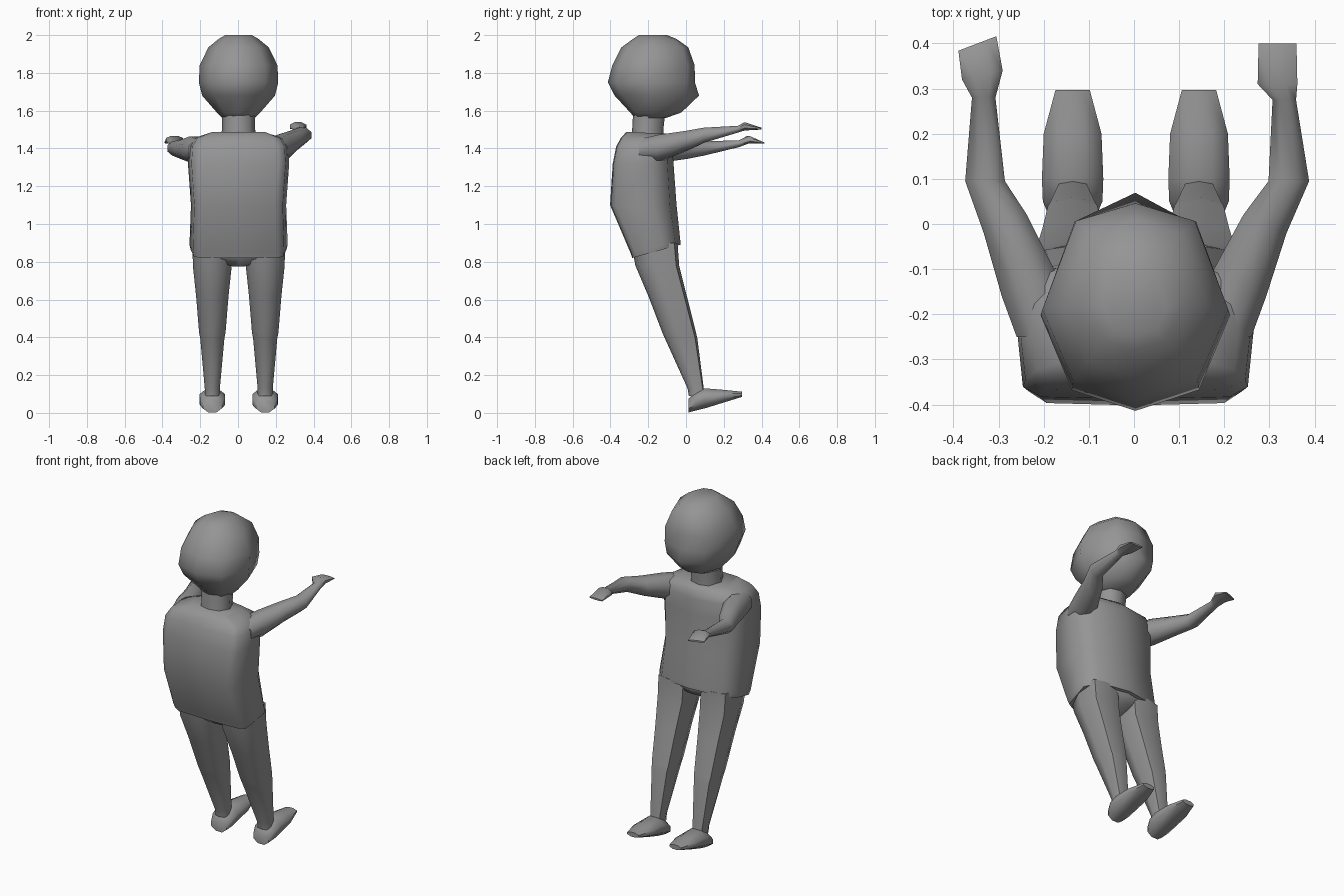
import bpy, bmesh, math
from mathutils import Vector

if "Cube" in bpy.data.objects:
    bpy.data.objects.remove(bpy.data.objects["Cube"])

grey = bpy.data.materials.new("plain grey")
grey.diffuse_color = (0.3, 0.3, 0.3, 1)
grey.use_nodes = True
grey.node_tree.nodes["Principled BSDF"].inputs["Base Color"].default_value = grey.diffuse_color


def loft(name, rings, angle=60):
    """Skin equal-sized point rings and cap both ends."""
    bm = bmesh.new()
    loops = [[bm.verts.new(p) for p in ring] for ring in rings]
    n = len(loops[0])
    for a, b in zip(loops, loops[1:]):
        for i in range(n):
            j = (i + 1) % n
            bm.faces.new((a[i], a[j], b[j], b[i]))
    bm.faces.new(loops[0][::-1])
    bm.faces.new(loops[-1])
    bmesh.ops.recalc_face_normals(bm, faces=bm.faces)
    mesh = bpy.data.meshes.new(name)
    bm.to_mesh(mesh)
    bm.free()
    mesh.materials.append(grey)
    ob = bpy.data.objects.new(name, mesh)
    bpy.context.collection.objects.link(ob)
    bpy.ops.object.select_all(action='DESELECT')
    ob.select_set(True)
    bpy.context.view_layer.objects.active = ob
    bpy.ops.object.shade_smooth_by_angle(angle=math.radians(angle))
    return ob


def flat_ring(shape, cx, hw, y0, y1, z0, z1=None):
    """Mirrored half outline fitted to a width and depth; z0 at y0, z1 at y1."""
    z1 = z0 if z1 is None else z1
    half = list(shape)
    full = half + [(-x, y) for x, y in reversed(half) if x > 0]
    return [Vector((cx + x * hw, y0 + (y + 1) / 2 * (y1 - y0),
                    z0 + (y + 1) / 2 * (z1 - z0))) for x, y in full]


def upright_ring(x, y, z, rx, rz, skew=0, n=8):
    """Oval across the y direction, optionally turned about z."""
    pts = []
    for i in range(n):
        a = math.tau * (i + 0.5) / n
        c, s = math.cos(a) / math.cos(math.pi / n), math.sin(a) / math.cos(math.pi / n)
        pts.append(Vector((x + c * rx, y + c * skew, z + s * rz)))
    return pts


ROUND = [(0, -1), (.67, -.8), (1, -.08), (.64, .82), (0, 1)]
NOSED = ROUND[:-1] + [(0, 1.14)]
LEG = [(0, -1), (.7, -.85), (1, -.1), (.78, .86), (0, 1)]
BOX = [(0, -1), (.78, -.97), (.93, -.83), (1, .3), (.76, .8), (0, 1)]

# Head, with the nose pulled forward on one ring
loft("head", [flat_ring(NOSED if z == 1.68 else ROUND, 0.003, hw, y0, y1, z)
              for z, hw, y0, y1 in [
    (1.56, .085, -.27, -.11), (1.59, .115, -.295, -.025), (1.68, .193, -.378, .04),
    (1.75, .21, -.414, .047), (1.84, .206, -.39, .046),
    (1.935, .16, -.342, .012), (1.98, .105, -.28, -.05), (2.0, .07, -.25, -.10)]])

# Neck
loft("neck", [flat_ring(ROUND, 0.003, hw, y0, y1, z) for z, hw, y0, y1 in [
    (1.44, .095, -.29, -.12), (1.5, .088, -.285, -.12), (1.59, .088, -.28, -.11)]])

# Shirt with a slanted hem
loft("shirt", [flat_ring(BOX, 0.003, hw, y0, y1, z0, z1) for hw, y0, y1, z0, z1 in [
    (.254, -.285, -.03, .82, .89), (.26, -.295, -.03, .85, .91),
    (.252, -.402, -.05, 1.1, 1.1), (.268, -.388, -.066, 1.32, 1.32),
    (.262, -.37, -.072, 1.41, 1.41), (.235, -.345, -.085, 1.455, 1.455),
    (.15, -.315, -.11, 1.488, 1.478)]])

# Hips closing the space between the legs, higher at the front
loft("hips", [flat_ring(BOX, 0.003, hw, y0, y1, z0, z1) for hw, y0, y1, z0, z1 in [
    (.045, -.22, -.06, .775, .845), (.19, -.265, -.045, .815, .88),
    (.22, -.29, -.05, .9, .95)]])

for side, s in (("left", -1), ("right", 1)):
    cx = s * .14 + .004

    # Trouser leg with a small crease behind the knee
    loft(side + "_leg", [flat_ring(LEG, cx, hw, y0, y1, z) for z, hw, y0, y1 in [
        (.09, .04, .015, .1), (.13, .04, .008, .094), (.395, .064, -.112, .06),
        (.425, .07, -.125, .053), (.62, .086, -.2, .004),
        (.78, .103, -.268, -.036), (.9, .105, -.29, -.045)]])

    # Foot with a rising sole
    loft(side + "_foot", [upright_ring(cx, y, (z0 + z1) / 2, hw, (z1 - z0) / 2)
                          for y, hw, z0, z1 in [
        (.012, .05, .002, .075), (.05, .066, .012, .11), (.1, .068, .024, .13),
        (.2, .064, .055, .122), (.297, .038, .085, .112)]])

# Arms: x, y, z, half width, half height, turn
ARMS = {
    "left": [(-.19, -.25, 1.39, .07, .06, 0), (-.235, -.13, 1.395, .058, .068, .03),
             (-.285, 0, 1.395, .048, .05, .02), (-.33, .095, 1.4, .044, .038, 0),
             (-.333, .28, 1.425, .026, .018, 0), (-.336, .33, 1.447, .045, .02, .01),
             (-.347, .4, 1.43, .042, .005, .016)],
    "right": [(.19, -.25, 1.39, .07, .06, 0), (.235, -.13, 1.405, .058, .068, -.03),
              (.29, 0, 1.44, .048, .052, -.02), (.343, .095, 1.47, .045, .04, 0),
              (.333, .275, 1.502, .026, .018, 0), (.318, .31, 1.517, .044, .022, 0),
              (.318, .4, 1.505, .042, .005, 0)],
}
for side, path in ARMS.items():
    loft(side + "_arm", [upright_ring(*p) for p in path])
